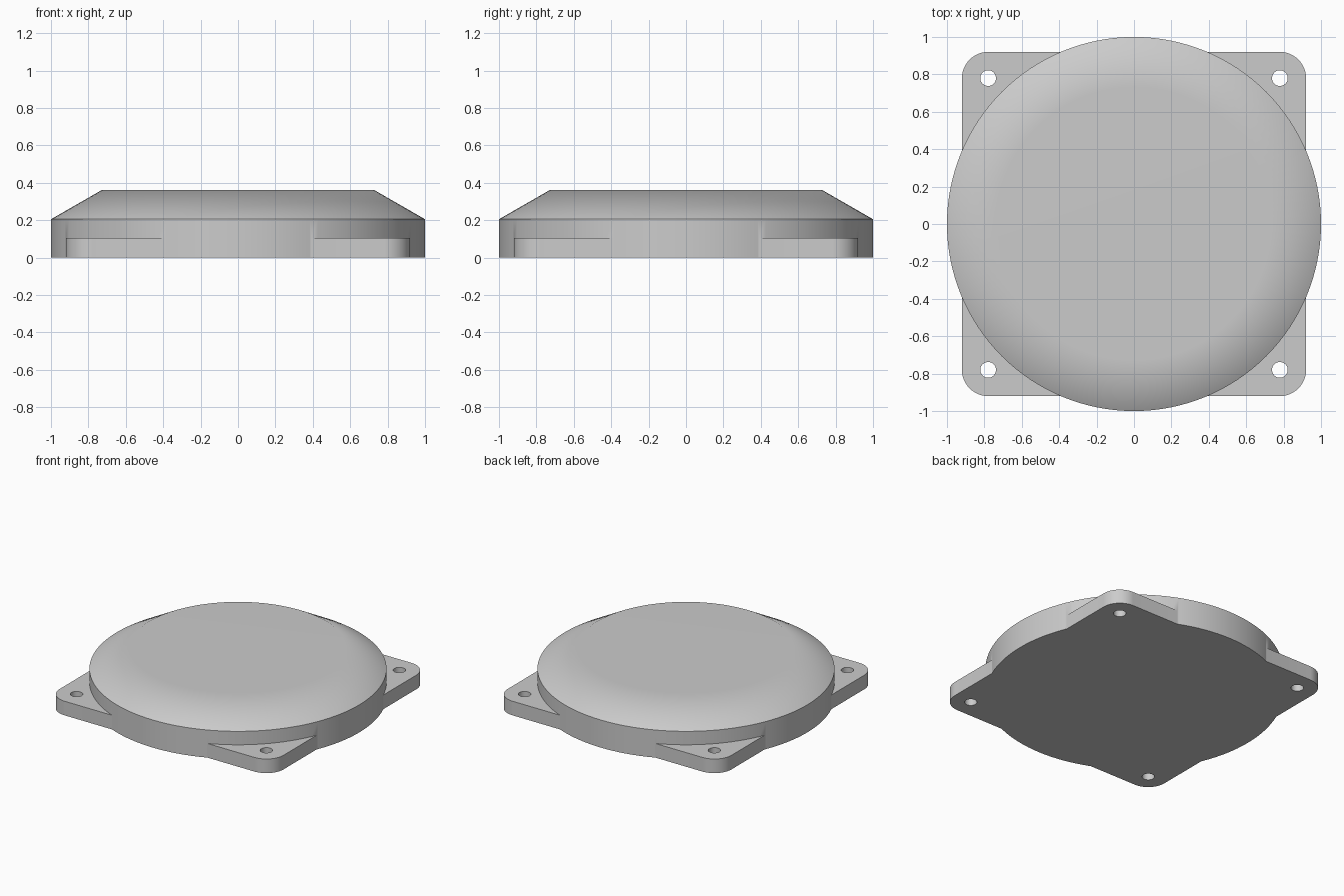
import bpy
import bmesh
from math import radians, pi, sin, cos

cube = bpy.data.objects.get("Cube")
if cube:
    bpy.data.objects.remove(cube, do_unlink=True)

grey = bpy.data.materials.new("plain grey")
grey.use_nodes = True
colour = (0.6, 0.6, 0.6, 1)
grey.diffuse_color = colour
grey.node_tree.nodes["Principled BSDF"].inputs["Base Color"].default_value = colour

HOLE = 0.78      # distance of the screw holes and corner centres from each axis
CORNER = 0.14    # corner rounding of the plate
SEGMENTS = 128


def circle(radius, count, cx=0, cy=0):
    return [(cx + radius * cos(2 * pi * i / count), cy + radius * sin(2 * pi * i / count))
            for i in range(count)]


def stack(name, rings):
    """Solid built from (outline, height) rings, capped at both ends."""
    bm = bmesh.new()
    loops = [[bm.verts.new((x, y, z)) for x, y in outline] for outline, z in rings]
    bm.faces.new(loops[0][::-1])
    bm.faces.new(loops[-1])
    for low, high in zip(loops, loops[1:]):
        n = len(low)
        for i in range(n):
            j = (i + 1) % n
            bm.faces.new((low[i], low[j], high[j], high[i]))
    mesh = bpy.data.meshes.new(name)
    bm.to_mesh(mesh)
    bm.free()
    mesh.materials.append(grey)
    ob = bpy.data.objects.new(name, mesh)
    bpy.context.collection.objects.link(ob)
    return ob


def combine(target, tool, operation):
    """Apply a boolean and discard the tool object."""
    mod = target.modifiers.new("combine", "BOOLEAN")
    mod.object, mod.operation, mod.solver = tool, operation, "EXACT"
    bpy.context.view_layer.objects.active = target
    bpy.ops.object.modifier_apply(modifier=mod.name)
    bpy.data.objects.remove(tool, do_unlink=True)


# Round body with a sloped shoulder
cover = stack("round_cover", [(circle(1, SEGMENTS), 0), (circle(1, SEGMENTS), 0.205),
                              (circle(0.73, SEGMENTS), 0.36)])

# Square mounting plate with rounded corners
outline = []
for k, (sx, sy) in enumerate([(1, 1), (-1, 1), (-1, -1), (1, -1)]):
    for i in range(13):
        a = (k + i / 12) * pi / 2
        outline.append((sx * HOLE + CORNER * cos(a), sy * HOLE + CORNER * sin(a)))
plate = stack("mounting_plate", [(outline, 0), (outline, 0.105)])
combine(cover, plate, "UNION")

# Screw holes in the four corners
for sx in (-1, 1):
    for sy in (-1, 1):
        ring = circle(0.042, 32, sx * HOLE, sy * HOLE)
        combine(cover, stack("hole_cutter", [(ring, -0.1), (ring, 0.2)]), "DIFFERENCE")

# Smooth shading, with the flat top keeping its own direction
bpy.ops.object.select_all(action="DESELECT")
cover.select_set(True)
bpy.context.view_layer.objects.active = cover
bpy.ops.object.shade_smooth_by_angle(angle=radians(32))
weighted = cover.modifiers.new("flat top shading", "WEIGHTED_NORMAL")
weighted.keep_sharp = True
